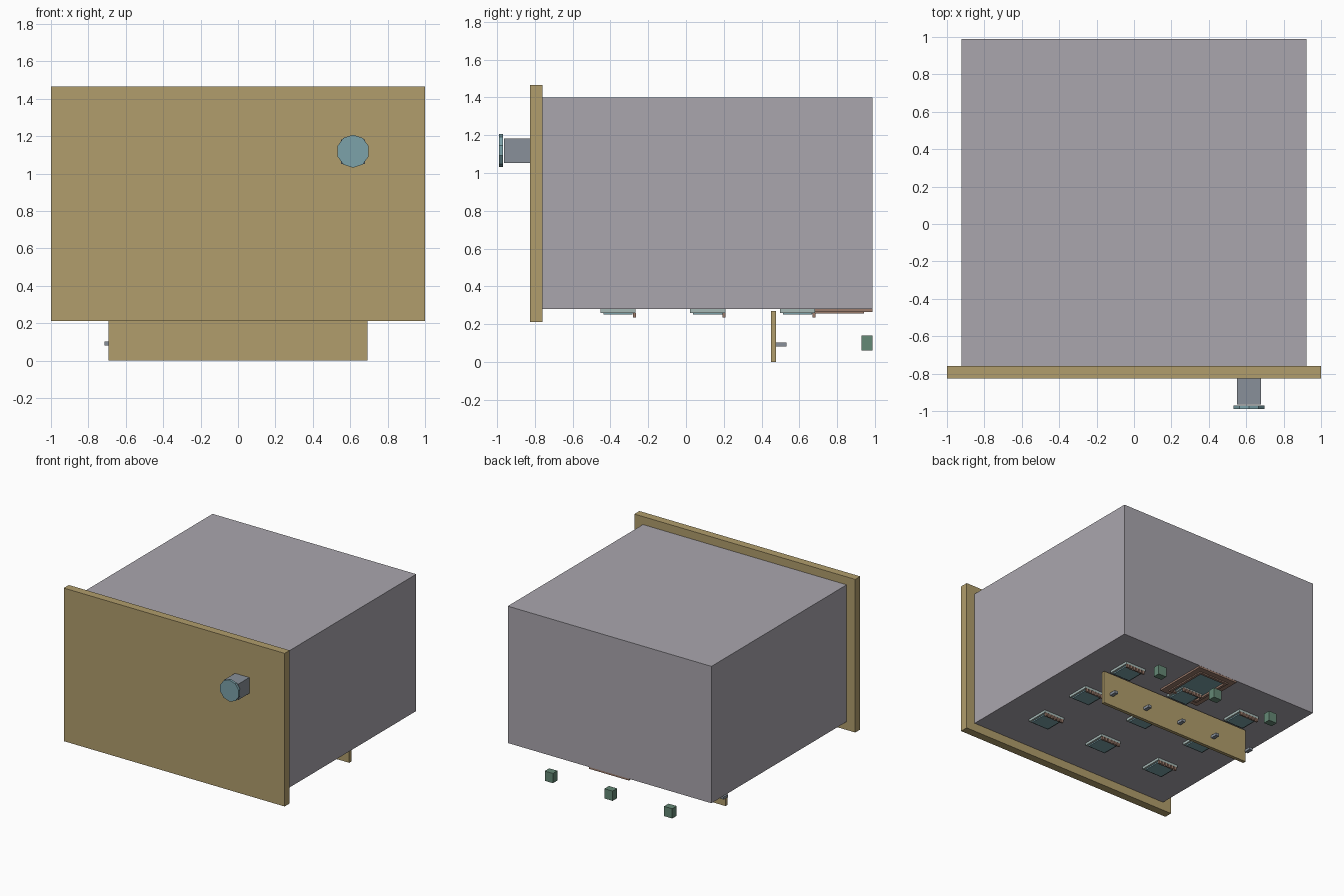
import bpy, bmesh, math
from mathutils import Matrix

if "Cube" in bpy.data.objects:
    bpy.data.objects.remove(bpy.data.objects["Cube"])


def material(name, rgb):
    m = bpy.data.materials.new(name)
    m.diffuse_color = (*rgb, 1)
    m.use_nodes = True
    m.node_tree.nodes["Principled BSDF"].inputs["Base Color"].default_value = m.diffuse_color
    return m


SHELL = material("lilac_grey", (0.40, 0.38, 0.42))
TAN = material("tan", (0.44, 0.34, 0.15))
STEEL = material("blue_grey", (0.25, 0.28, 0.32))
TEAL = material("teal", (0.20, 0.36, 0.40))
PALE = material("pale_teal", (0.38, 0.48, 0.46))
BROWN = material("brown", (0.33, 0.20, 0.15))
GREEN = material("green", (0.13, 0.25, 0.18))


def finish(name, bm, mat):
    me = bpy.data.meshes.new(name)
    bm.to_mesh(me)
    bm.free()
    ob = bpy.data.objects.new(name, me)
    me.materials.append(mat)
    bpy.context.collection.objects.link(ob)
    return ob


def add_box(bm, x, y, z):
    """Box from (min, max) pairs."""
    size = [b - a for a, b in (x, y, z)]
    mid = [(a + b) / 2 for a, b in (x, y, z)]
    bmesh.ops.create_cube(bm, size=1, matrix=Matrix.Translation(mid) @ Matrix.Diagonal((*size, 1)))


def box(name, x, y, z, mat):
    bm = bmesh.new()
    add_box(bm, x, y, z)
    return finish(name, bm, mat)


def ring(name, x, y, z, w, mat):
    """Rectangular frame of band width w."""
    bm = bmesh.new()
    add_box(bm, (x[0], x[0] + w), y, z)
    add_box(bm, (x[1] - w, x[1]), y, z)
    add_box(bm, (x[0] + w, x[1] - w), (y[0], y[0] + w), z)
    add_box(bm, (x[0] + w, x[1] - w), (y[1] - w, y[1]), z)
    return finish(name, bm, mat)


# Main cabinet and front panel
box("cabinet", (-0.922, 0.922), (-0.76, 0.988), (0.28, 1.40), SHELL)
box("front_panel", (-1, 1), (-0.825, -0.76), (0.212, 1.465), TAN)

# Front knob: square stem and ten-sided cap
box("knob_stem", (0.55, 0.68), (-0.965, -0.825), (1.052, 1.182), STEEL)
bm = bmesh.new()
bmesh.ops.create_cone(bm, cap_ends=True, segments=10, radius1=0.088, radius2=0.088, depth=0.019,
                      matrix=Matrix.Translation((0.615, -0.9795, 1.119)) @ Matrix.Rotation(math.pi / 2, 4, 'X'))
finish("knob_cap", bm, TEAL)

# Board under the cabinet with a row of pegs
box("lower_board", (-0.692, 0.692), (0.45, 0.477), (0, 0.27), TAN)
for i in range(5):
    x = -0.70 + 0.33 * i
    box(f"peg_{i + 1}", (x - 0.015, x + 0.015), (0.477, 0.533), (0.08, 0.102), STEEL)

# Rear feet blocks
for i in (-1, 0, 1):
    x = 0.01 + 0.54 * i
    box(f"rear_block_{i + 2}", (x - 0.037, x + 0.037), (0.93, 0.988), (0.06, 0.14), GREEN)

# Grid of underside tiles, each with a stepped plate and a toothed lip
for r, y in enumerate((-0.36, 0.115, 0.59)):
    for c in (-1, 0, 1):
        x, tag = 0.555 * c, f"{r + 1}_{c + 2}"
        box("tile_base_" + tag, (x - 0.093, x + 0.093), (y - 0.093, y + 0.093), (0.26, 0.28), PALE)
        box("tile_plate_" + tag, (x - 0.077, x + 0.077), (y - 0.077, y + 0.077), (0.25, 0.26), TEAL)
        bm = bmesh.new()
        for k in range(6):
            tx = x - 0.075 + 0.03 * k
            add_box(bm, (tx - 0.01, tx + 0.01), (y + 0.079, y + 0.095), (0.234, 0.26))
        finish("tile_lip_" + tag, bm, BROWN)

# Framed hatch at the rear of the underside
ring("hatch_outer_frame", (-0.173, 0.187), (0.53, 0.987), (0.265, 0.28), 0.045, BROWN)
ring("hatch_inner_frame", (-0.128, 0.142), (0.575, 0.942), (0.255, 0.28), 0.02, BROWN)
box("hatch_panel", (-0.108, 0.122), (0.595, 0.922), (0.27, 0.28), TEAL)
